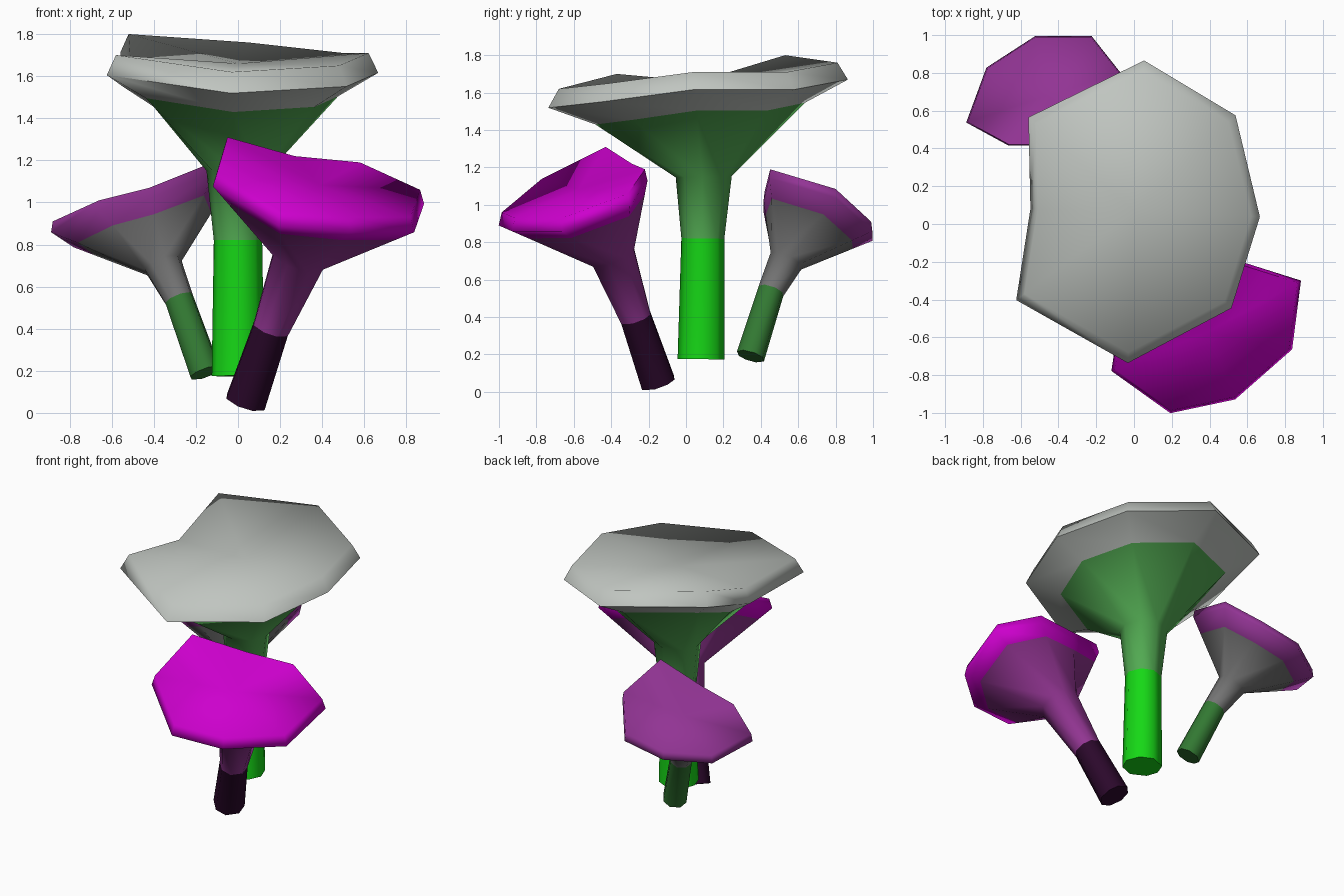
import bpy
import bmesh
from mathutils import Vector

cube = bpy.data.objects.get("Cube")
if cube:
    bpy.data.objects.remove(cube, do_unlink=True)


def material(name, rgb):
    """Flat colour from 0-255 screen values, stored as linear."""
    linear = [((c / 255 + 0.055) / 1.055) ** 2.4 if c > 10 else c / 255 / 12.92 for c in rgb]
    mat = bpy.data.materials.new(name)
    mat.use_nodes = True
    mat.diffuse_color = (*linear, 1)
    bsdf = mat.node_tree.nodes["Principled BSDF"]
    bsdf.inputs["Base Color"].default_value = (*linear, 1)
    bsdf.inputs["Roughness"].default_value = 0.9
    return mat


def stem_ring(center, axis, radius, directions):
    """Ring square to the axis, with its corners lined up with the rim."""
    axis = axis.normalized()
    return [center + (d - axis * d.dot(axis)).normalized() * radius for d in directions]


def mushroom(name, rim, spine, flare, lip, dip, colours):
    """Loft: base, stem colour break, neck, underside colour break, lip, rim, top."""
    rim = [Vector(p) for p in rim]
    middle = sum(rim, Vector()) / len(rim)
    spread, depth = lip
    lower = [middle + (p - middle) * spread - Vector((0, 0, depth)) for p in rim]

    centers = [Vector(c) for c, r in spine]
    axes = [centers[1] - centers[0], centers[2] - centers[0], middle - centers[1]]
    directions = [p - middle for p in rim]
    rings = [stem_ring(c, a, s[1], directions) for c, a, s in zip(centers, axes, spine)]
    slide, drop = flare
    under = []
    for outer, neck in zip(lower, rings[-1]):
        point = outer.lerp(neck, slide)
        point.z = outer.z + (neck.z - outer.z) * drop
        under.append(point)
    rings += [under, lower, rim]

    bm = bmesh.new()
    loops = [[bm.verts.new(p) for p in ring] for ring in rings]
    count = len(rim)
    slots = [0, 1, 1, 2, 2]
    for low, high, slot in zip(loops, loops[1:], slots):
        for i in range(count):
            j = (i + 1) % count
            bm.faces.new((low[i], low[j], high[j], high[i])).material_index = slot
    bm.faces.new(loops[0])
    # dished top meeting at one low centre point
    tip = bm.verts.new(middle - Vector((0, 0, dip)))
    for i in range(count):
        bm.faces.new((loops[-1][i], loops[-1][(i + 1) % count], tip)).material_index = 2
    bmesh.ops.recalc_face_normals(bm, faces=bm.faces)

    mesh = bpy.data.meshes.new(name)
    bm.to_mesh(mesh)
    bm.free()
    for mat in colours:
        mesh.materials.append(mat)
    obj = bpy.data.objects.new(name, mesh)
    bpy.context.collection.objects.link(obj)
    bpy.ops.object.select_all(action="DESELECT")
    obj.select_set(True)
    bpy.context.view_layer.objects.active = obj
    # soft all over, with only the cut base left sharp
    bpy.ops.object.shade_smooth_by_angle(angle=1.45)


# Tall middle mushroom
mushroom(
    "tall_mushroom",
    rim=[(0.05, 0.81, 1.76), (0.5, 0.54, 1.71), (0.62, 0.04, 1.71), (0.48, -0.41, 1.65),
         (-0.03, -0.68, 1.62), (-0.58, -0.37, 1.70), (-0.51, 0.08, 1.65), (-0.52, 0.53, 1.80)],
    spine=[((0, 0.08, 0.175), 0.125), ((0, 0.09, 0.82), 0.115), ((0, 0.095, 1.15), 0.15)],
    flare=(0.37, 0.24), lip=(1.075, 0.095), dip=0.04,
    colours=[material("bright green", (22, 216, 22)),
             material("leaf green", (82, 170, 82)),
             material("pale grey", (192, 197, 192))],
)

# Front mushroom, leaning forward and to its left
mushroom(
    "front_mushroom",
    rim=[(-0.05, -0.43, 1.31), (0.27, -0.29, 1.22), (0.58, -0.22, 1.19), (0.865, -0.31, 1.06),
         (0.82, -0.66, 0.93), (0.53, -0.915, 0.93), (0.2, -0.985, 0.96), (-0.1, -0.77, 1.14)],
    spine=[((0.035, -0.15, 0.05), 0.1), ((0.155, -0.27, 0.4), 0.09), ((0.285, -0.39, 0.73), 0.13)],
    flare=(0.2, 0.2), lip=(1.04, 0.065), dip=0.01,
    colours=[material("dark plum", (43, 8, 43)),
             material("dusky purple", (146, 53, 146)),
             material("magenta", (205, 0, 205))],
)

# Small back mushroom, leaning backward and to its right
mushroom(
    "back_mushroom",
    rim=[(-0.12, 0.45, 1.19), (-0.08, 0.8, 1.085), (-0.23, 0.99, 0.91), (-0.52, 0.99, 0.86),
         (-0.775, 0.825, 0.84), (-0.88, 0.54, 0.91), (-0.66, 0.42, 1.01), (-0.42, 0.42, 1.07)],
    spine=[((-0.155, 0.345, 0.19), 0.078), ((-0.28, 0.455, 0.54), 0.072),
           ((-0.355, 0.535, 0.7), 0.094)],
    flare=(0.28, 0.28), lip=(1.02, 0.05), dip=0.01,
    colours=[material("forest green", (50, 120, 50)),
             material("stone grey", (116, 116, 116)),
             material("soft purple", (146, 52, 148))],
)
